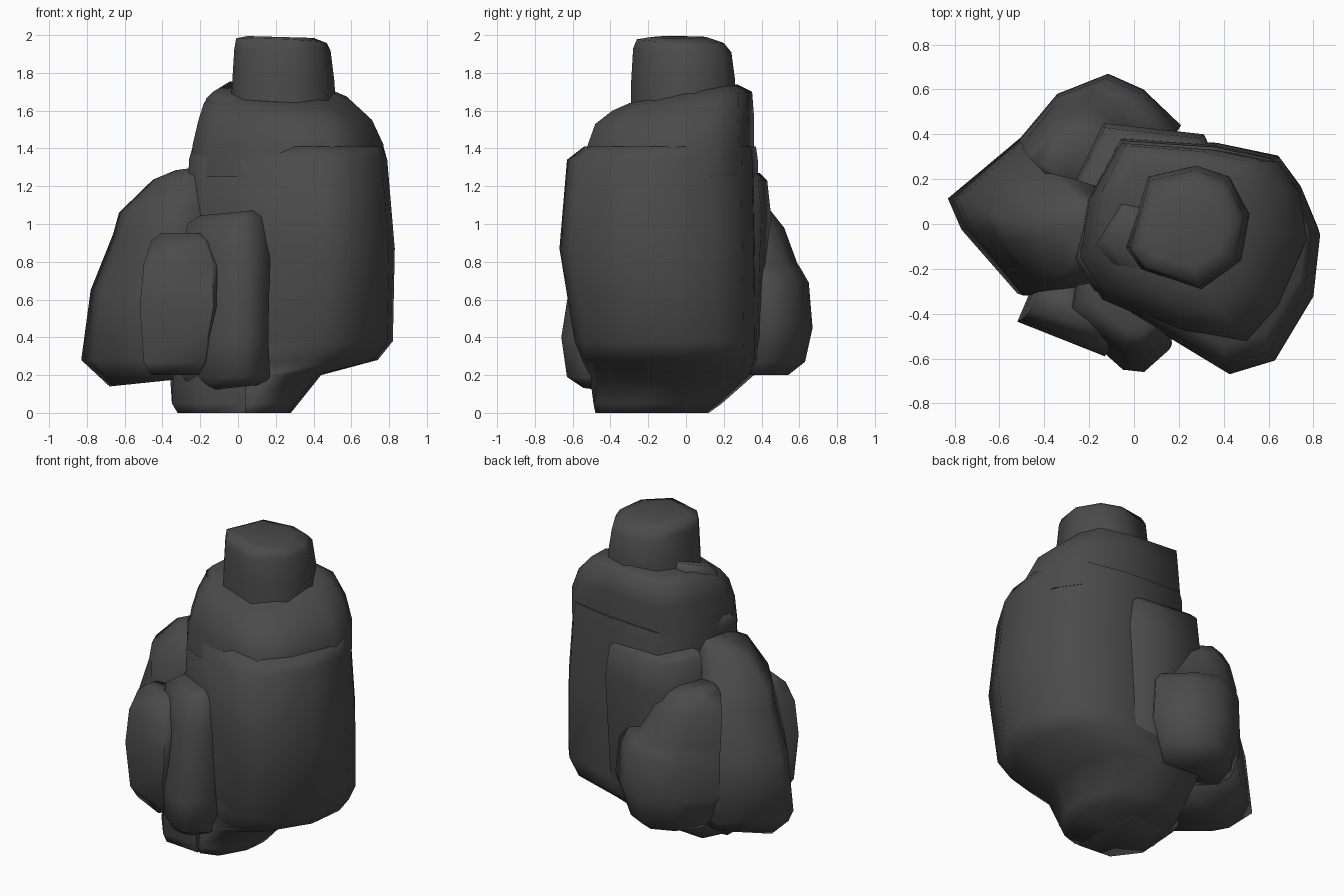
import bpy
import bmesh
import math

cube = bpy.data.objects.get("Cube")
if cube:
    bpy.data.objects.remove(cube, do_unlink=True)

# One dark stone colour for every rock
stone = bpy.data.materials.new("dark_stone")
stone.use_nodes = True
colour = (0.07, 0.07, 0.07, 1)
stone.diffuse_color = colour
shader = stone.node_tree.nodes["Principled BSDF"]
shader.inputs["Base Color"].default_value = colour
shader.inputs["Roughness"].default_value = 0.9


def ring(z, west, east, front, back, rise=0, tilt=0):
    """A level of a rock: its plan bounds, and its slope to the back and to the east."""
    return dict(z=z, west=west, east=east, front=front, back=back, rise=rise, tilt=tilt)


def rock(name, outline, rings):
    """Loft a plan outline through the rings, fitting it to the bounds of each."""
    xs, ys = zip(*outline)
    shape = [((x - min(xs)) / (max(xs) - min(xs)), (y - min(ys)) / (max(ys) - min(ys)))
             for x, y in outline]
    bm = bmesh.new()
    loops = []
    for r in rings:
        loop = []
        for u, v in shape:
            x = r["west"] + u * (r["east"] - r["west"])
            y = r["front"] + v * (r["back"] - r["front"])
            z = r["z"] + r["rise"] * (v - .5) + r["tilt"] * (u - .5)
            loop.append(bm.verts.new((x, y, z)))
        loops.append(loop)
    for low, high in zip(loops, loops[1:]):
        for i in range(len(low)):
            j = (i + 1) % len(low)
            bm.faces.new((low[i], low[j], high[j], high[i]))
    bm.faces.new(loops[0][::-1])
    bm.faces.new(loops[-1])
    bmesh.ops.recalc_face_normals(bm, faces=bm.faces)
    for face in bm.faces:
        face.smooth = True
    mesh = bpy.data.meshes.new(name)
    bm.to_mesh(mesh)
    bm.free()
    mesh.set_sharp_from_angle(angle=math.radians(75))
    mesh.materials.append(stone)
    obj = bpy.data.objects.new(name, mesh)
    bpy.context.collection.objects.link(obj)


# Tall central boulder, undercut toward its foot, ending in a ledge at the front
rock("main_boulder",
     [(-.26, -.18), (-.17, -.31), (.43, -.67), (.63, -.61), (.8, -.33), (.83, -.06),
      (.75, .14), (.65, .28), (.38, .34), (-.05, .37), (-.18, .12)],
     [ring(z=0, west=-.32, east=.28, front=-.48, back=.12),
      ring(z=.05, west=-.35, east=.32, front=-.49, back=.19),
      ring(z=.2, west=-.36, east=.44, front=-.51, back=.36),
      ring(z=.28, west=-.3, east=.74, front=-.55, back=.39),
      ring(z=.38, west=-.27, east=.82, front=-.59, back=.39),
      ring(z=.87, west=-.27, east=.83, front=-.67, back=.39),
      ring(z=1.34, west=-.26, east=.79, front=-.63, back=.38),
      ring(z=1.41, west=-.24, east=.77, front=-.54, back=.37)])

# Upper block set back from the ledge
rock("upper_block",
     [(-.22, -.12), (-.12, -.29), (.2, -.43), (.47, -.48), (.6, -.33), (.72, -.05),
      (.69, .15), (.6, .28), (.36, .33), (-.05, .36), (-.18, .12)],
     [ring(z=1.25, west=-.25, east=.77, front=-.54, back=.36),
      ring(z=1.42, west=-.24, east=.77, front=-.52, back=.36),
      ring(z=1.55, west=-.21, east=.71, front=-.48, back=.36, rise=.04),
      ring(z=1.65, west=-.18, east=.6, front=-.39, back=.35, rise=.1),
      ring(z=1.69, west=-.1, east=.5, front=-.3, back=.27, rise=.1)])

# Squared corner at the bottom of the foot
rock("foot_corner",
     [(-.32, -.3), (-.2, -.46), (.04, -.48), (.02, 0), (-.3, 0)],
     [ring(z=0, west=-.32, east=.04, front=-.48, back=0),
      ring(z=.05, west=-.35, east=.04, front=-.49, back=.02),
      ring(z=.25, west=-.34, east=.04, front=-.5, back=.02)])

# Capstone, and a sloping chip lodged beside it
rock("capstone",
     [(.06, .22), (.28, .27), (.43, .22), (.52, .05), (.48, -.16),
      (.3, -.29), (.03, -.2), (-.04, -.1), (0, .02)],
     [ring(z=1.6, west=-.04, east=.52, front=-.29, back=.26),
      ring(z=1.76, west=-.03, east=.51, front=-.29, back=.26),
      ring(z=1.92, west=-.02, east=.49, front=-.28, back=.24, rise=-.02),
      ring(z=1.97, west=-.01, east=.47, front=-.26, back=.2, rise=-.02, tilt=-.02),
      ring(z=1.99, west=.05, east=.4, front=-.19, back=.11, tilt=-.01)])
rock("cap_chip",
     [(-.04, .08), (.1, .05), (.2, -.22), (.13, -.29), (-.06, -.21), (-.15, -.1)],
     [ring(z=1.55, west=-.18, east=.22, front=-.3, back=.1),
      ring(z=1.66, west=-.17, east=.2, front=-.28, back=.09, rise=.1),
      ring(z=1.7, west=-.13, east=.15, front=-.23, back=.07, rise=.11)])

# Thin slab against the back
rock("back_slab",
     [(-.26, .2), (.1, .1), (.38, .3), (.33, .4), (-.13, .45)],
     [ring(z=.25, west=-.26, east=.32, front=.1, back=.38),
      ring(z=.4, west=-.27, east=.34, front=.1, back=.42),
      ring(z=1.05, west=-.26, east=.36, front=.1, back=.45),
      ring(z=1.23, west=-.25, east=.34, front=.1, back=.43),
      ring(z=1.27, west=-.22, east=.3, front=.1, back=.39)])

# Broad leaning rock on the west side
rock("west_boulder",
     [(-.83, .12), (-.5, .4), (-.22, .32), (-.1, 0), (-.2, -.28),
      (-.52, -.31), (-.77, -.02)],
     [ring(z=.17, west=-.68, east=-.1, front=-.24, back=.28, tilt=.06),
      ring(z=.28, west=-.83, east=-.1, front=-.31, back=.39),
      ring(z=.65, west=-.78, east=-.1, front=-.32, back=.39),
      ring(z=.95, west=-.66, east=-.1, front=-.3, back=.31),
      ring(z=1.06, west=-.63, east=-.1, front=-.28, back=.25),
      ring(z=1.25, west=-.45, east=-.1, front=-.21, back=.15, tilt=.03),
      ring(z=1.3, west=-.33, east=-.1, front=-.1, back=.1, tilt=.03)])

# Rounded rock at the back, high on the west and shouldered on the east
rock("back_boulder",
     [(-.51, .38), (-.34, .58), (-.11, .67), (.05, .6), (.22, .44), (.1, .25), (-.28, .18)],
     [ring(z=.2, west=-.36, east=.08, front=.22, back=.54),
      ring(z=.27, west=-.44, east=.14, front=.2, back=.63),
      ring(z=.45, west=-.51, east=.21, front=.18, back=.67),
      ring(z=.69, west=-.51, east=.19, front=.18, back=.65),
      ring(z=.76, west=-.5, east=.13, front=.18, back=.61),
      ring(z=.79, west=-.5, east=.06, front=.18, back=.59),
      ring(z=.98, west=-.48, east=0, front=.17, back=.52),
      ring(z=1.07, west=-.45, east=-.06, front=.16, back=.45, tilt=-.04),
      ring(z=1.1, west=-.4, east=-.14, front=.18, back=.38, tilt=-.03)])

# Two upright stones leaning on the front
rock("front_stone_west",
     [(-.52, -.43), (-.13, -.58), (-.09, -.52), (-.2, -.25), (-.45, -.27)],
     [ring(z=.2, west=-.46, east=-.2, front=-.51, back=-.25),
      ring(z=.27, west=-.5, east=-.15, front=-.55, back=-.25),
      ring(z=.56, west=-.52, east=-.09, front=-.59, back=-.25),
      ring(z=.78, west=-.5, east=-.1, front=-.57, back=-.25),
      ring(z=.91, west=-.46, east=-.15, front=-.5, back=-.25),
      ring(z=.95, west=-.41, east=-.19, front=-.45, back=-.25)])
rock("front_stone_middle",
     [(-.27, -.42), (-.03, -.64), (.06, -.65), (.17, -.55), (.12, -.2), (-.24, -.2)],
     [ring(z=.13, west=-.25, east=.13, front=-.55, back=-.2, tilt=.04),
      ring(z=.19, west=-.29, east=.17, front=-.63, back=-.2),
      ring(z=.4, west=-.3, east=.16, front=-.66, back=-.2),
      ring(z=.85, west=-.29, east=.17, front=-.59, back=-.2),
      ring(z=1.02, west=-.27, east=.14, front=-.54, back=-.2, tilt=.04),
      ring(z=1.06, west=-.2, east=.12, front=-.48, back=-.2, tilt=.03)])
